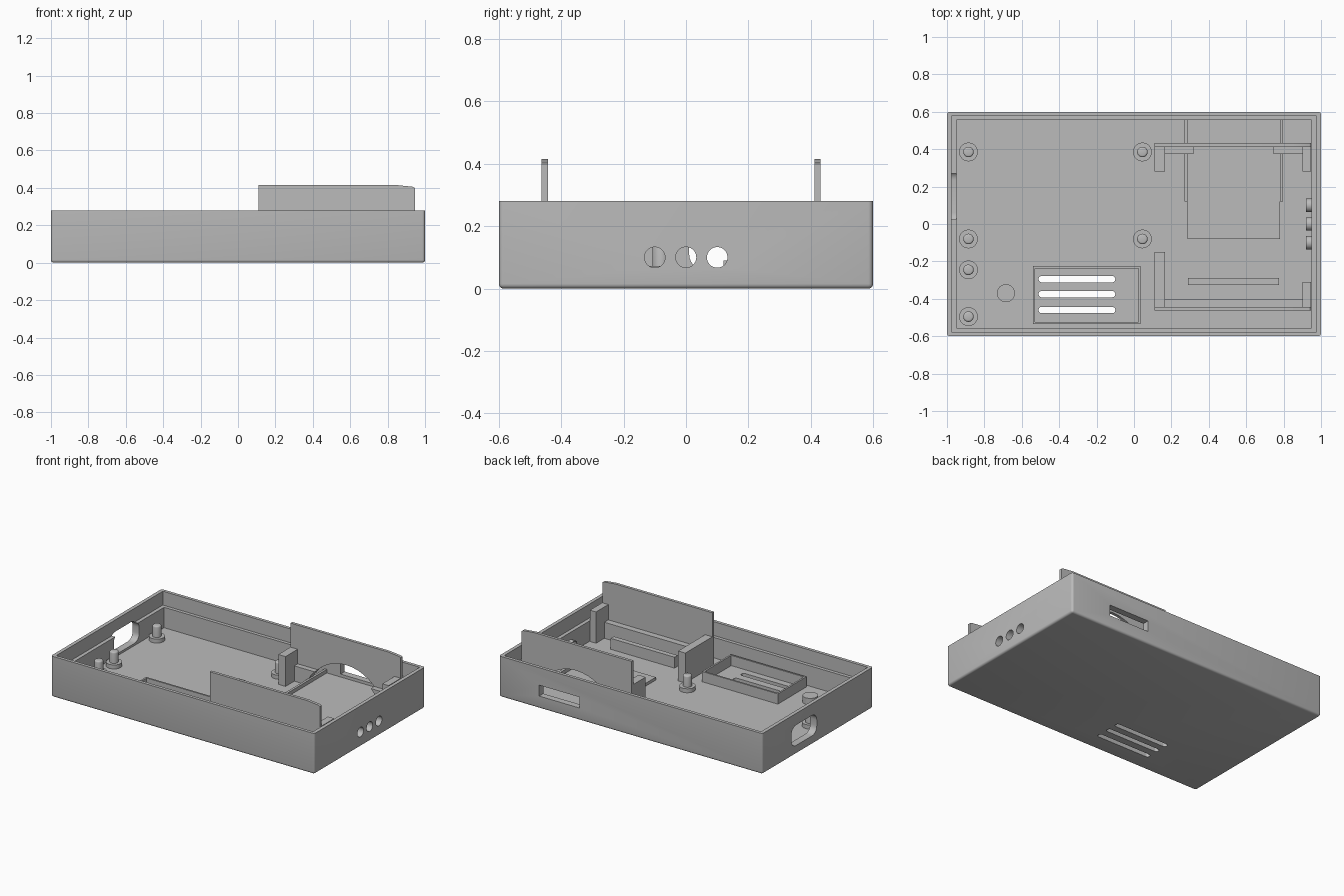
import bpy, bmesh, math
from mathutils import Matrix, Vector

if "Cube" in bpy.data.objects:
    bpy.data.objects.remove(bpy.data.objects["Cube"], do_unlink=True)

grey = bpy.data.materials.new("plain_grey")
grey.use_nodes = True
GREY = (0.5, 0.5, 0.5, 1)
grey.diffuse_color = GREY
grey.node_tree.nodes["Principled BSDF"].inputs["Base Color"].default_value = GREY

FLOOR, WALL, RIM = 0.045, 0.28, 0.185


def make(name, bm):
    bmesh.ops.recalc_face_normals(bm, faces=bm.faces)
    mesh = bpy.data.meshes.new(name)
    bm.to_mesh(mesh)
    bm.free()
    mesh.materials.append(grey)
    ob = bpy.data.objects.new(name, mesh)
    bpy.context.collection.objects.link(ob)
    return ob


def box(name, x, y, z):
    bm = bmesh.new()
    bmesh.ops.create_cube(bm, size=1)
    for v in bm.verts:
        v.co = Vector([(a + b) / 2 + c * (b - a) for (a, b), c in zip((x, y, z), v.co)])
    return make(name, bm)


def cylinder(name, centre, r, length, axis="Z"):
    bm = bmesh.new()
    bmesh.ops.create_cone(bm, cap_ends=True, segments=40, radius1=r, radius2=r, depth=length)
    turn = {"Z": Matrix(), "X": Matrix.Rotation(math.pi / 2, 4, "Y"),
            "Y": Matrix.Rotation(math.pi / 2, 4, "X")}[axis]
    bmesh.ops.transform(bm, matrix=Matrix.Translation(centre) @ turn, verts=bm.verts)
    return make(name, bm)


def apply(ob):
    dg = bpy.context.evaluated_depsgraph_get()
    mesh = bpy.data.meshes.new_from_object(ob.evaluated_get(dg))
    ob.modifiers.clear()
    ob.data = mesh


def cut(ob, *cutters):
    for c in cutters:
        m = ob.modifiers.new("cut", "BOOLEAN")
        m.operation, m.solver, m.object = "DIFFERENCE", "EXACT", c
        apply(ob)
        bpy.data.objects.remove(c, do_unlink=True)


def round_edges(ob, width, axis=None, segments=6):
    """Bevel all edges, or only those parallel to one axis."""
    bm = bmesh.new()
    bm.from_mesh(ob.data)
    edges = [e for e in bm.edges if axis is None or
             abs((e.verts[0].co - e.verts[1].co).normalized()[axis]) > 0.9]
    bmesh.ops.bevel(bm, geom=edges, offset=width, segments=segments, profile=0.5, affect="EDGES")
    bm.to_mesh(ob.data)
    bm.free()
    return ob


def smooth(ob):
    bpy.ops.object.select_all(action="DESELECT")
    ob.select_set(True)
    bpy.context.view_layer.objects.active = ob
    bpy.ops.object.shade_smooth_by_angle(angle=math.radians(35))


# Tray with a stepped rim
tray = box("tray", (-1, 1), (-0.6, 0.6), (0, 0.5))
round_edges(tray, 0.015, segments=4)
cut(tray,
    box("top_trim", (-2, 2), (-1, 1), (WALL, 1)),
    box("cavity", (-0.95, 0.95), (-0.555, 0.555), (FLOOR, 1)),
    box("rim_step", (-0.975, 0.975), (-0.578, 0.578), (RIM, 1)))
# Openings in the walls and floor
cut(tray, round_edges(box("side_port", (-1.1, -0.9), (0.01, 0.285), (0.06, 0.2)), 0.05, 0),
    box("back_slot", (0.39, 0.695), (0.5, 0.7), (0.085, 0.16)))
for y in (-0.1, 0, 0.1):
    cut(tray, cylinder("hole", (1, y, 0.1), 0.033, 0.3, "X"))
for y in (-0.295, -0.375, -0.46):
    cut(tray, round_edges(box("vent", (-0.51, -0.1), (y - 0.017, y + 0.017), (-0.1, 0.1)), 0.0165, 2))
smooth(tray)

# Short collars inside the round holes
for i, y in enumerate((-0.1, 0, 0.1)):
    collar = cylinder(f"hole_collar_{i + 1}", (0.937, y, 0.1), 0.036, 0.034, "X")
    cut(collar, cylinder("bore", (0.937, y, 0.1), 0.033, 0.1, "X"))
    smooth(collar)

# Mounting pegs
spots = [(-0.885, y) for y in (0.385, -0.08, -0.245, -0.495)] + [(0.045, 0.385), (0.045, -0.08)]
for i, (x, y) in enumerate(spots):
    smooth(cylinder(f"peg_base_{i + 1}", (x, y, 0.055), 0.05, 0.035))
    pin = cylinder(f"peg_pin_{i + 1}", (x, y, 0.095), 0.028, 0.11)
    bm = bmesh.new()
    bm.from_mesh(pin.data)
    top = [e for e in bm.edges if min(v.co.z for v in e.verts) > 0.14]
    bmesh.ops.bevel(bm, geom=top, offset=0.01, segments=3, profile=0.5, affect="EDGES")
    bm.to_mesh(pin.data)
    bm.free()
    smooth(pin)
smooth(cylinder("round_post", (-0.685, -0.37, 0.065), 0.048, 0.05))

# Raised frame around the vents
frame = box("vent_frame", (-0.54, 0.035), (-0.535, -0.225), (0.04, 0.115))
cut(frame, box("frame_hole", (-0.528, 0.023), (-0.523, -0.237), (0, 1)))


# Tall holder plates with a sloping end
def holder_plate(name, y0, y1):
    bm = bmesh.new()
    outline = [(0.11, 0.04), (0.945, 0.04), (0.945, 0.4), (0.935, 0.406), (0.85, 0.415), (0.11, 0.415)]
    face = bm.faces.new([bm.verts.new((x, y0, z)) for x, z in outline])
    new = bmesh.ops.extrude_face_region(bm, geom=[face])["geom"]
    bmesh.ops.translate(bm, vec=(0, y1 - y0, 0), verts=[v for v in new if isinstance(v, bmesh.types.BMVert)])
    return make(name, bm)


def arch():
    return cylinder("arch", (0.532, 0.4, -0.06), 0.3, 0.2, "Y")


holder_plate("front_plate", -0.463, -0.443)
back_plate = holder_plate("back_plate", 0.412, 0.432)
back_bar = box("back_bar", (0.11, 0.945), (0.375, 0.415), (0.04, 0.15))
for ob in (back_plate, back_bar):
    cut(ob, arch())
    smooth(ob)
box("front_bar", (0.11, 0.945), (-0.445, -0.4), (0.04, 0.155))

# Corner legs of the holder
box("front_left_leg", (0.11, 0.165), (-0.445, -0.15), (0.04, 0.25))
box("front_right_leg", (0.9, 0.947), (-0.445, -0.31), (0.04, 0.26))
box("back_left_leg", (0.11, 0.165), (0.28, 0.415), (0.04, 0.25))
box("back_right_leg", (0.9, 0.947), (0.28, 0.415), (0.04, 0.26))
box("support_rib", (0.29, 0.775), (-0.325, -0.29), (0.04, 0.12))

# Raised board bed and its side rails
box("board_bed", (0.285, 0.78), (-0.08, 0.56), (0.04, 0.065))
for name, x in (("left_rail", 0.27), ("right_rail", 0.78)):
    box(name, (x, x + 0.016), (0.12, 0.56), (0.04, 0.09))
